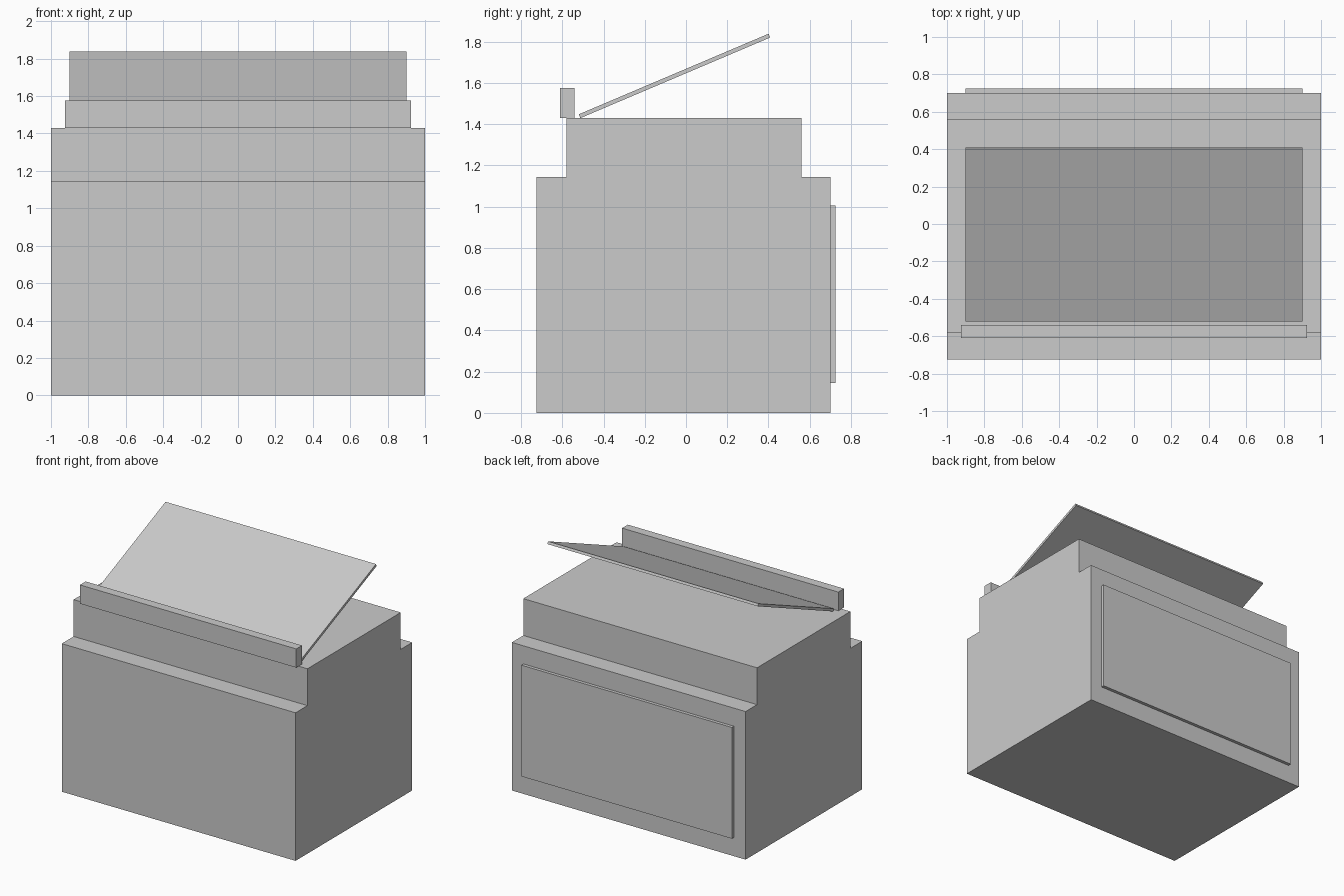
import bpy, bmesh
from math import radians

if "Cube" in bpy.data.objects:
    bpy.data.objects.remove(bpy.data.objects["Cube"])


def box(name, center, size, tilt=0):
    bpy.ops.mesh.primitive_cube_add(size=1, location=center)
    obj = bpy.context.object
    obj.name = name
    obj.scale = size
    bpy.ops.object.transform_apply(location=False, rotation=False, scale=True)
    obj.rotation_euler.x = radians(tilt)
    return obj


def extrude_x(name, profile, half_width):
    bm = bmesh.new()
    face = bm.faces.new([bm.verts.new((-half_width, y, z)) for y, z in profile])
    result = bmesh.ops.extrude_face_region(bm, geom=[face])
    verts = [v for v in result["geom"] if isinstance(v, bmesh.types.BMVert)]
    bmesh.ops.translate(bm, verts=verts, vec=(2 * half_width, 0, 0))
    bmesh.ops.recalc_face_normals(bm, faces=bm.faces)
    mesh = bpy.data.meshes.new(name)
    bm.to_mesh(mesh)
    bm.free()
    obj = bpy.data.objects.new(name, mesh)
    bpy.context.collection.objects.link(obj)
    return obj


# Cabinet body with a stepped top at front and back
extrude_x("cabinet_body", [
    (-0.725, 0), (0.70, 0), (0.70, 1.145), (0.56, 1.145),
    (0.56, 1.43), (-0.58, 1.43), (-0.58, 1.145), (-0.725, 1.145)], 1.0)

# Raised panel on the back
box("back_panel", (0, 0.7125, 0.575), (1.80, 0.025, 0.86))

# Rail along the front edge of the top
box("front_rail", (0, -0.575, 1.5025), (1.85, 0.07, 0.145))

# Thin tilted lid
box("tilted_lid", (0, -0.056, 1.634), (1.80, 1.0, 0.02), 23)
